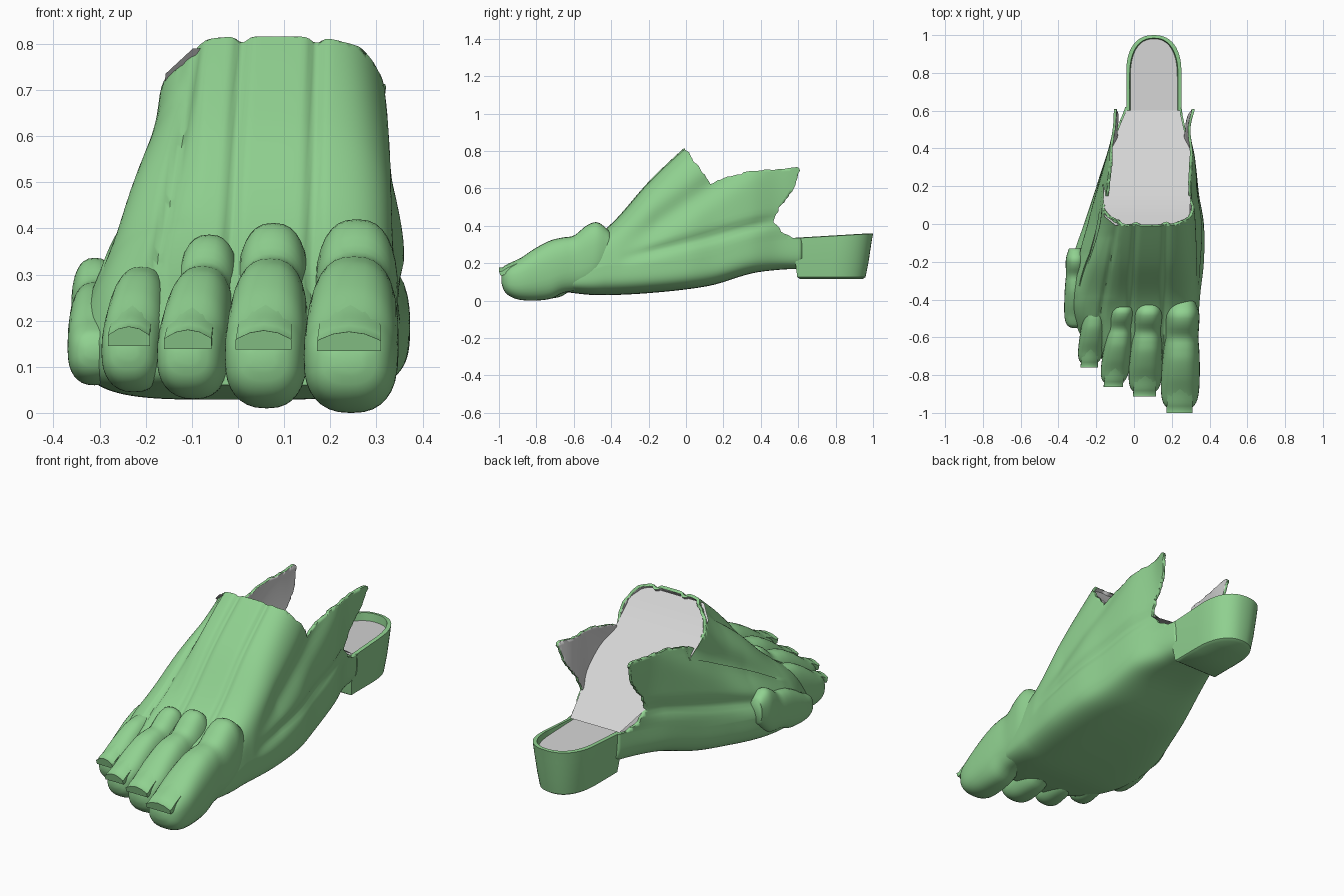
import bpy, bmesh, math, random
from mathutils import Vector

random.seed(4)
if "Cube" in bpy.data.objects:
    bpy.data.objects.remove(bpy.data.objects["Cube"])


def material(name, colour):
    mat = bpy.data.materials.new(name)
    mat.use_nodes = True
    mat.diffuse_color = colour
    mat.node_tree.nodes["Principled BSDF"].inputs["Base Color"].default_value = colour
    return mat


GREEN = material("skin green", (0.28, 0.64, 0.28, 1))
GREY = material("lining grey", (0.66, 0.66, 0.66, 1))


def activate(obj):
    bpy.ops.object.select_all(action='DESELECT')
    obj.select_set(True)
    bpy.context.view_layer.objects.active = obj


def finish(name, bm, mats, angle=40):
    bmesh.ops.recalc_face_normals(bm, faces=bm.faces)
    mesh = bpy.data.meshes.new(name)
    bm.to_mesh(mesh)
    bm.free()
    obj = bpy.data.objects.new(name, mesh)
    bpy.context.collection.objects.link(obj)
    for mat in mats:
        mesh.materials.append(mat)
    activate(obj)
    bpy.ops.object.shade_smooth_by_angle(angle=math.radians(angle))
    return obj


def loft(rings, cap_end=True):
    bm = bmesh.new()
    loops = [[bm.verts.new(p) for p in ring] for ring in rings]
    for a, b in zip(loops, loops[1:]):
        for i in range(len(a)):
            j = (i + 1) % len(a)
            bm.faces.new((a[i], a[j], b[j], b[i]))
    bm.faces.new(loops[0])
    if cap_end:
        bm.faces.new(loops[-1])
    return bm


def curve(rows, t):
    """Smooth interpolation of rows keyed by their first entry."""
    n = len(rows)
    i = 0
    while i < n - 2 and t > rows[i + 1][0]:
        i += 1
    a, b = rows[i], rows[i + 1]
    before, after = rows[max(i - 1, 0)], rows[min(i + 2, n - 1)]
    h = b[0] - a[0]
    f = min(max((t - a[0]) / h, 0), 1)
    out = []
    for k in range(1, len(a)):
        m0 = (b[k] - before[k]) / (b[0] - before[0]) * h
        m1 = (after[k] - a[k]) / (after[0] - a[0]) * h
        d = b[k] - a[k]
        out.append(a[k] + f * (m0 + f * (3 * d - 2 * m0 - m1 + f * (m0 + m1 - 2 * d))))
    return out


def power(v, p):
    return math.copysign(abs(v) ** p, v)


def bump(d, width):
    return math.exp(-(d / width) ** 2)


# Foot stations: y, low left, low right, high left, high right, bottom, top
FOOT = [(-.74, -.14, .29, -.1, .27, .06, .2),
        (-.64, -.25, .32, -.19, .3, .045, .25),
        (-.5, -.32, .34, -.26, .32, .03, .33),
        (-.38, -.345, .35, -.25, .325, .03, .43),
        (-.2, -.33, .37, -.23, .335, .04, .635),
        (0, -.265, .37, -.19, .33, .06, .825),
        (.15, -.215, .345, -.18, .325, .085, .95),
        (.35, -.15, .32, -.15, .33, .145, 1),
        (.5, -.09, .27, -.14, .33, .165, 1),
        (.62, -.045, .25, -.16, .39, .17, 1)]
SQUARE = 4.2


def middle(zb, zt):
    return zb + min(.16, .45 * (zt - zb))


def foot_point(y, u, k):
    """Point of the section at y; u and k run from -1 to 1 across and up."""
    ll, lr, hl, hr, zb, zt = curve(FOOT, y)
    zm = middle(zb, zt)
    z = zm + k * ((zt - zm) if k > 0 else (zm - zb))
    up = max(k, 0)
    left, right = ll + (hl - ll) * up, lr + (hr - lr) * up
    return (left + right) / 2 + (right - left) / 2 * u, z


def foot_ring(y, count=200):
    ring = []
    for i in range(count):
        a = math.tau * i / count
        c, s = math.cos(a), math.sin(a)
        r = (abs(c) ** SQUARE + abs(s) ** SQUARE) ** (-1 / SQUARE)
        u, k = c * r, s * r
        x, z = foot_point(y, u, k)
        # grooves between the tendons on the instep
        if k > .5 and y < .2:
            for front, back in ((.16, .17), (-.02, .01), (-.18, -.09)):
                gx = back + (front - back) * min(-y * 2, 1)
                z -= .02 * bump(x - gx, .014)
            z -= .05 * min(max((-.08 - x) / .04, 0), 1) * min(max((y + .4) * 3, 0), 1)
        # crease above the sole and hollow behind the instep on each side
        side = abs(u) * min(max((y + .36) * 5, 0), 1) * min(max((.55 - y) * 6, 0), 1)
        hollow = .026 if u > 0 else .036
        dent = .018 * bump(z - .31 - .25 * y, .03) + hollow * bump(z - .52 - .7 * y, .08)
        x -= math.copysign(dent * side, u)
        ring.append((x, y, z))
    return ring


steps = 84
body = finish("foot_shell", loft([foot_ring(-.74 + 1.36 * i / steps)
              for i in range(steps + 1)], cap_end=False), [GREEN, GREY], 60)
shell = body.modifiers.new("lining", 'SOLIDIFY')
shell.thickness, shell.offset, shell.material_offset = .014, -1, 1

# Torn ankle opening, cut with a ragged outline
OPENING = [(-.02, .835), (.13, .625), (.2, .655), (.35, .695), (.61, .71), (.58, .6),
           (.5, .5), (.47, .42), (.51, .37), (.57, .335)]
outline = []
for p, q in zip(OPENING, OPENING[1:]):
    p, q = Vector(p), Vector(q)
    n = max(2, int((q - p).length / .018))
    for i in range(n):
        wobble = Vector((random.uniform(-1, 1), random.uniform(-1, 1))) * .005
        outline.append(p.lerp(q, i / n) + wobble)
outline += [Vector(p) for p in ((.57, .335), (1.3, .335), (1.3, 1.3), (-.02, 1.3))]
cutter = finish("opening_cutter", loft([[(x, p.x, p.y) for p in outline] for x in (-1, 1)]), [GREEN])
cutter.hide_render = True
cut = body.modifiers.new("opening", 'BOOLEAN')
cut.operation, cut.solver, cut.object = 'DIFFERENCE', 'EXACT', cutter
activate(body)
for mod in ("lining", "opening"):
    bpy.ops.object.modifier_apply(modifier=mod)
bpy.data.objects.remove(cutter)

# Grey sheet sloping from the instep rim down to the heel
bm = bmesh.new()
rows = []
for y, z in [(-.008, .79), (.04, .735), (.13, .64)] + [(.13 + .059 * i, .64 - .038 * i) for i in range(1, 9)]:
    zb, zt = curve(FOOT, y)[4:]
    zm = middle(zb, zt)
    k = min(max((z - zm) / (zt - zm), 0), .95)
    u = (1 - k ** SQUARE) ** (1 / SQUARE)
    inset = .012 + .02 * bump(z - .52 - .7 * y, .08) * min(max((.55 - y) * 6, 0), 1)
    rows.append([bm.verts.new((foot_point(y, e, k)[0] - math.copysign(inset, e), y, z))
                 for e in (-u, u)])
for a, b in zip(rows, rows[1:]):
    bm.faces.new((a[0], a[1], b[1], b[0]))
finish("inner_sheet", bm, [GREY])


# Heel block with a rim round the back and a grey sunken top
def heel_ring(z, half, back, front=.585, tilt=0):
    ring = [(.105 - half, front), (.105 + half, front)]
    for i in range(25):
        a = math.pi * i / 24
        ring.append((.105 + half * power(math.cos(a), .85), back - .2 + .2 * power(math.sin(a), .85)))
    return [(x, y, z + tilt * (y - front)) for x, y in ring]


bm = loft([heel_ring(.115, .115, .945, .61), heel_ring(.125, .128, .96, .595), heel_ring(.2, .137, .975),
           heel_ring(.3, .145, .99), heel_ring(.333, .146, 1, tilt=.06),
           heel_ring(.336, .128, .984, tilt=.06), heel_ring(.331, .124, .98, tilt=-.03)])
bm.faces.ensure_lookup_table()
bm.faces[-1].material_index = 1
finish("heel", bm, [GREEN, GREY])

# Shared toe shape: position, width, underside, top
TOE = [(0, .3, .09, .13), (.02, .62, .055, .165), (.07, .86, .025, .19), (.16, .98, .005, .22),
       (.3, 1, 0, .275), (.45, .97, .01, .32), (.56, .92, .04, .335), (.66, .86, .05, .345),
       (.78, .88, .06, .4), (.88, .86, .1, .415), (1, .6, .18, .36)]


def toe(name, tip, root, half, base, top, nail=True):
    lift = (top - base) / .415

    def place(t):
        w, low, high = curve(TOE, t)
        x = tip[0] + (root[0] - tip[0]) * t
        y = tip[1] + (root[1] - tip[1]) * t
        return x, y, w * half, base + low * lift, base + high * lift

    rings = []
    for i in range(41):
        x, y, w, low, high = place((i / 40) ** 1.4)
        rings.append([(x + w * power(math.cos(a), .8), y,
                       (low + high) / 2 + (high - low) / 2 * power(math.sin(a), .8))
                      for a in (math.tau * k / 32 for k in range(32))])
    finish(name, loft(rings), [GREEN], 60)
    if not nail:
        return
    # nail: a thin slab sinking into the slope of the tip, with a blunt overhanging edge
    slab = []
    for i in range(9):
        t = .22 * i / 8
        x, y, w, low, high = place(max(t, .025))
        y = tip[1] - .014 * (1 - i / 8) + (root[1] - tip[1]) * t
        w = half * (.68 - .06 * i / 8)
        rise = .006 - .008 * i / 8
        slab.append([(x + w * u, y, high + rise - .02 * u * u) for u in (-1, -.9, -.5, 0, .5, .9, 1)]
                    + [(x + w * u, y + .008, high - .036) for u in (1, -1)])
    finish(name + "_nail", loft(slab), [GREEN], 50)


toe("big_toe", (.24, -.986), (.26, -.4), .102, 0, .418)
toe("second_toe", (.055, -.9), (.08, -.4), .089, .01, .41)
toe("third_toe", (-.11, -.85), (-.055, -.4), .076, .03, .385)
toe("fourth_toe", (-.238, -.745), (-.19, -.32), .067, .045, .38)
toe("little_toe", (-.312, -.55), (-.31, -.13), .058, .06, .335, nail=False)
